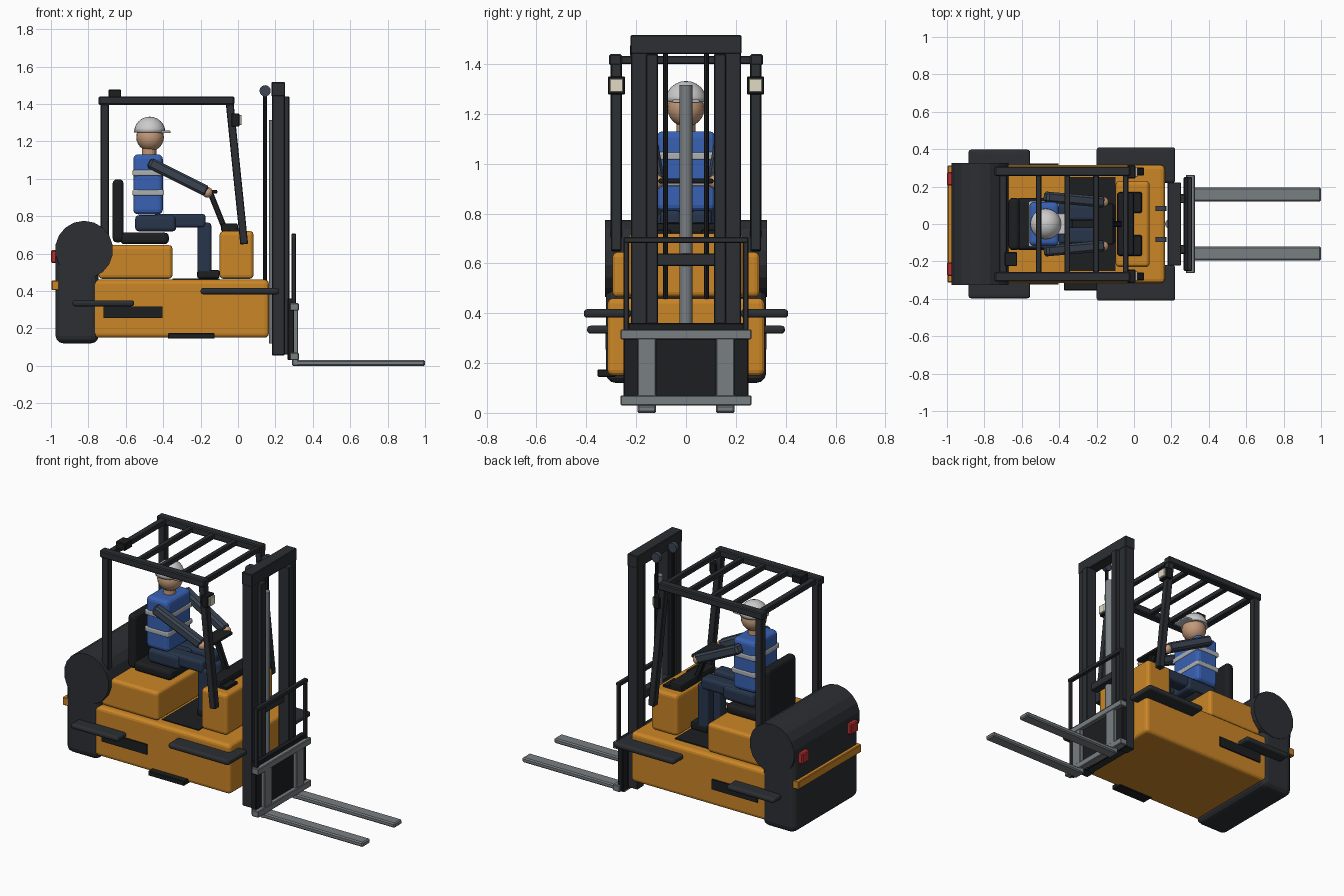
import bpy, math
from mathutils import Vector

if "Cube" in bpy.data.objects:
    bpy.data.objects.remove(bpy.data.objects["Cube"])

def material(name, r, g, b):
    m = bpy.data.materials.new(name)
    m.diffuse_color = (r, g, b, 1)
    m.use_nodes = True
    m.node_tree.nodes["Principled BSDF"].inputs["Base Color"].default_value = m.diffuse_color
    return m

ORANGE = material("orange_paint", 0.60, 0.24, 0.02)
DARK = material("dark_frame", 0.025, 0.028, 0.033)
BLACK = material("black_rubber", 0.012, 0.013, 0.015)
STEEL = material("steel", 0.19, 0.21, 0.22)
RED = material("red_lens", 0.5, 0.03, 0.03)
CREAM = material("lamp_lens", 0.75, 0.70, 0.55)
BLUE = material("blue_vest", 0.04, 0.12, 0.45)
NAVY = material("navy_trousers", 0.02, 0.035, 0.07)
SLATE = material("slate_sleeve", 0.045, 0.06, 0.085)
SKIN = material("skin", 0.55, 0.32, 0.19)
WHITE = material("white_helmet", 0.75, 0.75, 0.73)
SILVER = material("reflective_band", 0.42, 0.44, 0.46)

def finish(ob, name, mat, bevel=0, segments=2):
    ob.name = name
    ob.data.materials.append(mat)
    if bevel:
        b = ob.modifiers.new("bevel", 'BEVEL')
        b.width, b.segments = bevel, segments
    return ob

def box(name, x, y, z, mat, bevel=0.004, segments=1):
    """Box from (min, max) pairs."""
    bpy.ops.mesh.primitive_cube_add(size=1)
    ob = bpy.context.object
    for v in ob.data.vertices:
        v.co = [r[0] if c < 0 else r[1] for r, c in zip((x, y, z), v.co)]
    return finish(ob, name, mat, bevel, segments)

def pair(name, x, y, z, mat, bevel=0.004, segments=1):
    """The same box on both sides of y = 0."""
    box(name + "_left", x, y, z, mat, bevel, segments)
    box(name + "_right", x, (-y[1], -y[0]), z, mat, bevel, segments)

def beam(name, a, b, w, h, mat, bevel=0.004):
    """Square bar from a to b."""
    a, b = Vector(a), Vector(b)
    bpy.ops.mesh.primitive_cube_add(size=1)
    ob = bpy.context.object
    for v in ob.data.vertices:
        v.co = (v.co.x * w, v.co.y * h, v.co.z * (b - a).length)
    ob.location = (a + b) / 2
    d = b - a
    ob.rotation_euler = (0, 0, 0)
    ob.rotation_mode = 'QUATERNION'
    ob.rotation_quaternion = d.to_track_quat('Z', 'Y')
    return finish(ob, name, mat, bevel, 1)

def cylinder(name, r, a, b, mat, sides=16):
    a, b = Vector(a), Vector(b)
    bpy.ops.mesh.primitive_cylinder_add(radius=r, depth=(b - a).length, vertices=sides, location=(a + b) / 2)
    ob = bpy.context.object
    ob.rotation_mode = 'QUATERNION'
    ob.rotation_quaternion = (b - a).to_track_quat('Z', 'Y')
    return finish(ob, name, mat)

def ball(name, r, loc, mat):
    bpy.ops.mesh.primitive_uv_sphere_add(radius=r, location=loc, segments=20, ring_count=12)
    ob = finish(bpy.context.object, name, mat)
    bpy.ops.object.shade_smooth()
    return ob

# Body
box("chassis", (-0.80, 0.165), (-0.315, 0.315), (0.15, 0.46), ORANGE, 0.022, 3)
box("seat_hood", (-0.745, -0.35), (-0.295, 0.295), (0.465, 0.645), ORANGE, 0.02, 3)
box("front_cowl", (-0.098, 0.083), (-0.23, 0.23), (0.465, 0.72), ORANGE, 0.02, 3)
box("floor_mat", (-0.35, -0.098), (-0.25, 0.25), (0.455, 0.466), BLACK, 0)
pair("side_vent", (-0.72, -0.405), (0.30, 0.324), (0.255, 0.318), BLACK, 0)
box("step_plate", (-0.375, -0.125), (-0.355, -0.28), (0.145, 0.175), BLACK)
pair("front_fender", (-0.20, 0.22), (0.22, 0.41), (0.382, 0.416), DARK, 0.014, 3)
pair("rear_fender", (-0.885, -0.555), (0.21, 0.397), (0.318, 0.35), DARK, 0.014, 3)

# Counterweight with round top
box("counterweight", (-0.975, -0.745), (-0.322, 0.322), (0.12, 0.64), DARK, 0.04, 3)
cylinder("counterweight_top", 0.155, (-0.823, -0.325, 0.62), (-0.823, 0.325, 0.62), DARK, 18)
box("rear_stripe", (-0.997, -0.95), (-0.312, 0.312), (0.405, 0.455), ORANGE)
pair("tail_light", (-1.0, -0.955), (0.205, 0.278), (0.55, 0.618), RED, 0.006)

# Seat
box("seat", (-0.63, -0.37), (-0.14, 0.14), (0.65, 0.712), BLACK, 0.022, 3)
box("seat_back", (-0.67, -0.612), (-0.14, 0.14), (0.66, 0.997), BLACK, 0.022, 3)

# Overhead guard
pair("rear_post", (-0.735, -0.69), (0.257, 0.302), (0.60, 1.41), DARK)
pair("roof_rail", (-0.745, -0.02), (0.257, 0.308), (1.395, 1.44), DARK, 0.006)
for s, side in ((1, "left"), (-1, "right")):
    beam("front_post_" + side, (-0.045, s * 0.28, 1.41), (0.033, s * 0.28, 0.65), 0.042, 0.042, DARK)
for i, x in enumerate((-0.70, -0.51, -0.357, -0.203, -0.045)):
    w = 0.02 if i == 0 else 0.015
    box(f"roof_bar_{i + 1}", (x - w, x + w), (-0.27, 0.27), (1.40, 1.432), DARK)
box("roof_beacon", (-0.692, -0.625), (-0.225, -0.15), (1.432, 1.477), BLACK)
pair("lamp_housing", (-0.035, 0.008), (0.244, 0.314), (1.278, 1.35), BLACK)
pair("lamp_lens", (0.006, 0.02), (0.252, 0.306), (1.287, 1.341), CREAM, 0.003)

# Dash and steering
box("dash", (-0.09, -0.0), (-0.17, 0.17), (0.715, 0.762), BLACK, 0.012, 2)
pair("dash_panel", (-0.05, 0.042), (0.06, 0.17), (0.71, 0.735), BLACK)
beam("steering_column", (-0.07, 0, 0.73), (-0.15, 0, 0.93), 0.03, 0.03, BLACK)
box("steering_bar", (-0.205, -0.11), (-0.11, 0.11), (0.921, 0.94), BLACK, 0.007, 2)

# Mast
pair("mast_outer_rail", (0.182, 0.25), (0.155, 0.22), (0.055, 1.515), DARK)
pair("mast_inner_rail", (0.20, 0.275), (0.112, 0.16), (0.06, 1.44), DARK)
box("mast_top_beam", (0.18, 0.252), (-0.222, 0.222), (1.44, 1.517), DARK)
box("mast_cross_beam", (0.19, 0.24), (-0.15, 0.15), (0.59, 0.64), DARK)
box("mast_bottom_beam", (0.185, 0.245), (-0.2, 0.2), (0.06, 0.14), DARK)
cylinder("lift_cylinder", 0.026, (0.192, 0, 0.12), (0.192, 0, 1.315), STEEL)
for s, side in ((1, "left"), (-1, "right")):
    cylinder("chain_" + side, 0.01, (0.145, s * 0.082, 0.44), (0.145, s * 0.082, 1.47), BLACK, 8)
    cylinder("chain_pulley_" + side, 0.03, (0.145, s * 0.07, 1.47), (0.145, s * 0.095, 1.47), SLATE)

# Carriage and load backrest
box("carriage_plate", (0.265, 0.30), (-0.25, 0.25), (0.03, 0.36), BLACK)
for name, z in (("upper", (0.295, 0.335)), ("lower", (0.03, 0.07))):
    box("carriage_bar_" + name, (0.277, 0.325), (-0.263, 0.263), z, STEEL)
pair("backrest_post", (0.287, 0.309), (0.228, 0.25), (0.33, 0.70), DARK)
box("backrest_top", (0.285, 0.311), (-0.25, 0.25), (0.682, 0.706), DARK)

# Forks
pair("fork_shank", (0.29, 0.322), (0.12, 0.195), (0.0, 0.31), STEEL)
pair("fork_blade", (0.29, 1.0), (0.12, 0.195), (0.0, 0.03), STEEL, 0.007)

# Operator body
box("torso", (-0.56, -0.402), (-0.118, 0.118), (0.81, 1.13), BLUE, 0.025, 3)
for i, z in enumerate(((0.91, 0.942), (1.015, 1.047))):
    box(f"vest_band_{i + 1}", (-0.564, -0.398), (-0.122, 0.122), z, SILVER, 0.02, 3).modifiers["bevel"].width = 0.008
box("hips", (-0.55, -0.33), (-0.115, 0.115), (0.718, 0.805), NAVY, 0.022, 3)
pair("thigh", (-0.45, -0.173), (0.018, 0.105), (0.738, 0.812), NAVY, 0.018, 3)
pair("shin", (-0.217, -0.143), (0.022, 0.098), (0.48, 0.765), NAVY, 0.016, 3)
pair("boot", (-0.218, -0.098), (0.02, 0.10), (0.467, 0.512), BLACK, 0.01, 2)
for s, side in ((1, "left"), (-1, "right")):
    beam("arm_" + side, (-0.475, s * 0.145, 1.087), (-0.165, s * 0.117, 0.932), 0.058, 0.058, SLATE, 0.012)
    ball("hand_" + side, 0.028, (-0.163, s * 0.117, 0.927), SKIN)

# Head and helmet
cylinder("neck", 0.038, (-0.475, 0, 1.12), (-0.475, 0, 1.17), SKIN)
ball("head", 0.074, (-0.47, 0, 1.222), SKIN)
dome = ball("helmet", 0.084, (-0.472, 0, 1.248), WHITE)
for v in dome.data.vertices:
    v.co.z = max(v.co.z, 0)
box("helmet_brim", (-0.46, -0.36), (-0.055, 0.055), (1.244, 1.258), WHITE, 0.006, 2)
